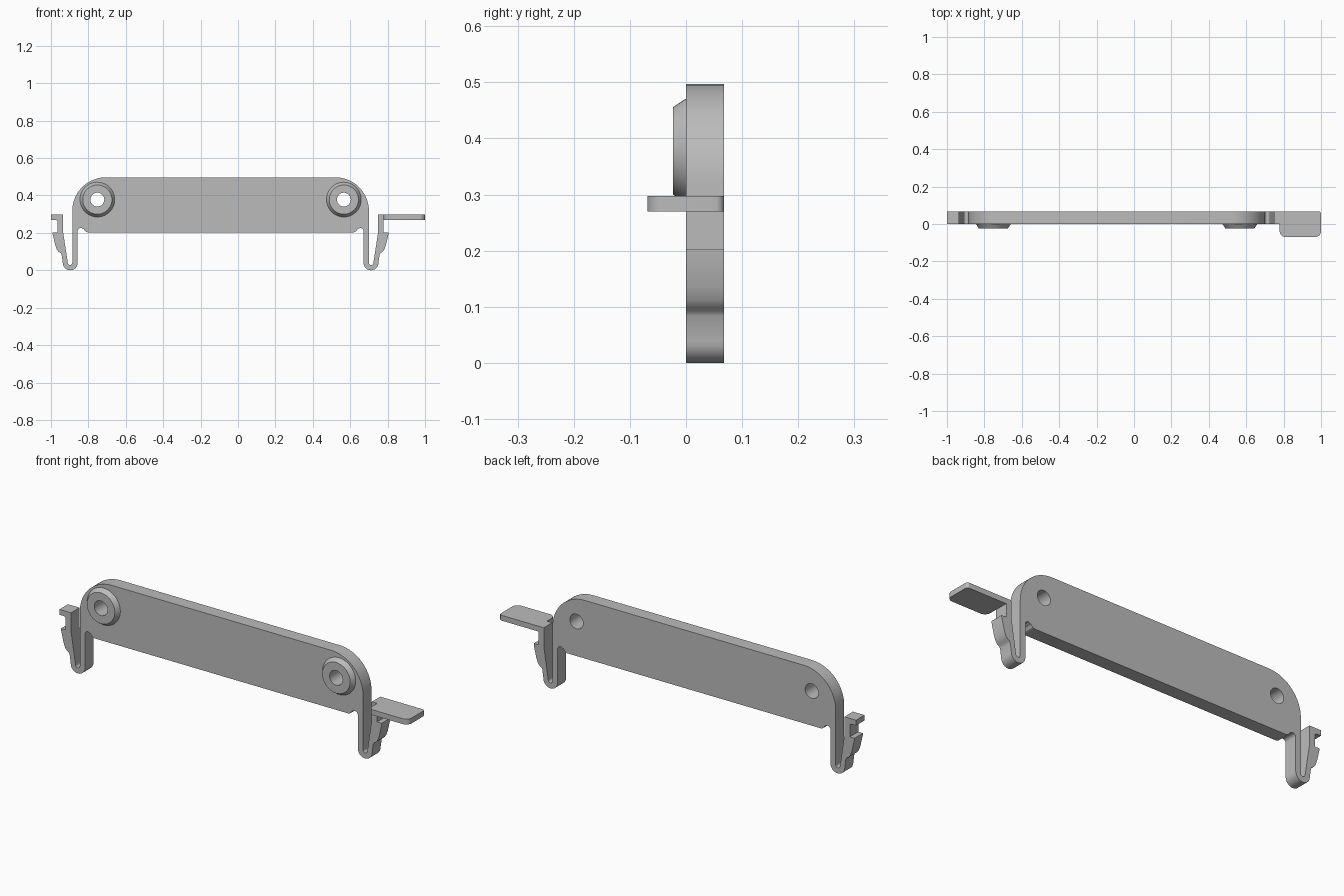
import bpy, bmesh
from math import cos, sin, radians, tau

if "Cube" in bpy.data.objects:
    bpy.data.objects.remove(bpy.data.objects["Cube"])

MID = -0.093            # centre line of the plate and its two clips
DEPTH = 0.068           # plate thickness, from y = 0 backwards
BOSS_X, BOSS_Z, HOLE_R = 0.659, 0.378, 0.037

grey = bpy.data.materials.new("plain grey")
grey.use_nodes = True
COLOUR = (0.5, 0.5, 0.5, 1)
grey.diffuse_color = COLOUR
grey.node_tree.nodes["Principled BSDF"].inputs["Base Color"].default_value = COLOUR


def arc(cx, cy, r, start, end, n=12):
    angles = [radians(start + (end - start) * i / n) for i in range(n + 1)]
    return [(cx + r * cos(a), cy + r * sin(a)) for a in angles]


def make_object(name, bm):
    bmesh.ops.recalc_face_normals(bm, faces=bm.faces)
    mesh = bpy.data.meshes.new(name)
    bm.to_mesh(mesh)
    bm.free()
    mesh.materials.append(grey)
    ob = bpy.data.objects.new(name, mesh)
    bpy.context.collection.objects.link(ob)
    return ob


def extrude(name, points, offset):
    bm = bmesh.new()
    face = bm.faces.new([bm.verts.new(p) for p in points])
    new = bmesh.ops.extrude_face_region(bm, geom=[face], use_keep_orig=True)["geom"]
    bmesh.ops.translate(bm, vec=offset, verts=[v for v in new if isinstance(v, bmesh.types.BMVert)])
    return make_object(name, bm)


def lathe_ring(name, profile, x, z):
    """Spin a closed (radius, y) profile around the y axis."""
    bm = bmesh.new()
    n = 48
    rings = [[bm.verts.new((x + r * cos(tau * i / n), y, z + r * sin(tau * i / n)))
              for i in range(n)] for r, y in profile]
    for k, ring in enumerate(rings):
        other = rings[(k + 1) % len(rings)]
        for i in range(n):
            j = (i + 1) % n
            bm.faces.new((ring[i], ring[j], other[j], other[i]))
    return make_object(name, bm)


def smooth(ob):
    bpy.ops.object.select_all(action='DESELECT')
    ob.select_set(True)
    bpy.context.view_layer.objects.active = ob
    bpy.ops.object.shade_smooth_by_angle(angle=radians(30))


def half_outline(ledge):
    """Half of the plate with its sprung clip, from bottom centre to top centre."""
    pts = [(0.711, 0.203), (0.722, 0.207), (0.732, 0.22)]
    pts += arc(0.748, 0.21, 0.016, 135, 0, 8)
    pts += arc(0.804, 0.04, 0.04, 180, 360)                       # rounded foot
    pts += [(0.85, 0.084), (0.855, 0.092), (0.866, 0.099), (0.876, 0.112),
            (0.884, 0.135), (0.898, 0.195), (0.898, 0.203), (0.872, 0.203)]  # hook
    pts += ledge
    pts += [(0.842, 0.297), (0.842, 0.203)]
    pts += arc(0.805, 0.04, 0.012, 0, -180)                       # slot
    pts += arc(0.613, 0.317, 0.18, 0, 90, 20)                     # shoulder
    return pts


# Plate with a clip at each end
short_ledge = arc(0.884, 0.258, 0.012, 180, 90, 5) + [(0.907, 0.27), (0.907, 0.297)]
right_end = half_outline(short_ledge)
left_end = half_outline([(0.872, 0.297)])
outline = [(MID + x, 0, z) for x, z in left_end]
outline += [(MID - x, 0, z) for x, z in reversed(right_end)]
plate = extrude("plate_with_clips", outline, (0, DEPTH, 0))

# Chamfered bosses and the holes through the plate
for side, label in ((1, "left"), (-1, "right")):
    x = MID + side * BOSS_X
    boss = lathe_ring(label + "_boss", [(HOLE_R, 0), (0.093, 0), (0.078, -0.023),
                                        (HOLE_R, -0.023)], x, BOSS_Z)
    smooth(boss)
    circle = [(px, -0.05, pz) for px, pz in arc(x, BOSS_Z, HOLE_R, 0, 360, 48)[:-1]]
    cutter = extrude("hole_cutter", circle, (0, 0.2, 0))
    cutter.hide_render = True
    bpy.context.view_layer.objects.active = plate
    cut = plate.modifiers.new("hole", 'BOOLEAN')
    cut.operation = 'DIFFERENCE'
    cut.solver = 'EXACT'
    cut.object = cutter
    bpy.ops.object.modifier_apply(modifier=cut.name)
    bpy.data.objects.remove(cutter)
smooth(plate)

# Long finger lever on the left clip
x0, x1, y0, r = MID + 0.872, 1.0, -0.069, 0.03
lever_shape = [(x0, DEPTH)] + arc(x0 + r, y0 + r, r, 180, 270, 8)
lever_shape += arc(x1 - r, y0 + r, r, 270, 360, 8)
lever_shape += arc(x1 - r / 2, DEPTH - r / 2, r / 2, 0, 90, 8)
lever = extrude("finger_lever", [(x, y, 0.27) for x, y in lever_shape], (0, 0, 0.027))
smooth(lever)
